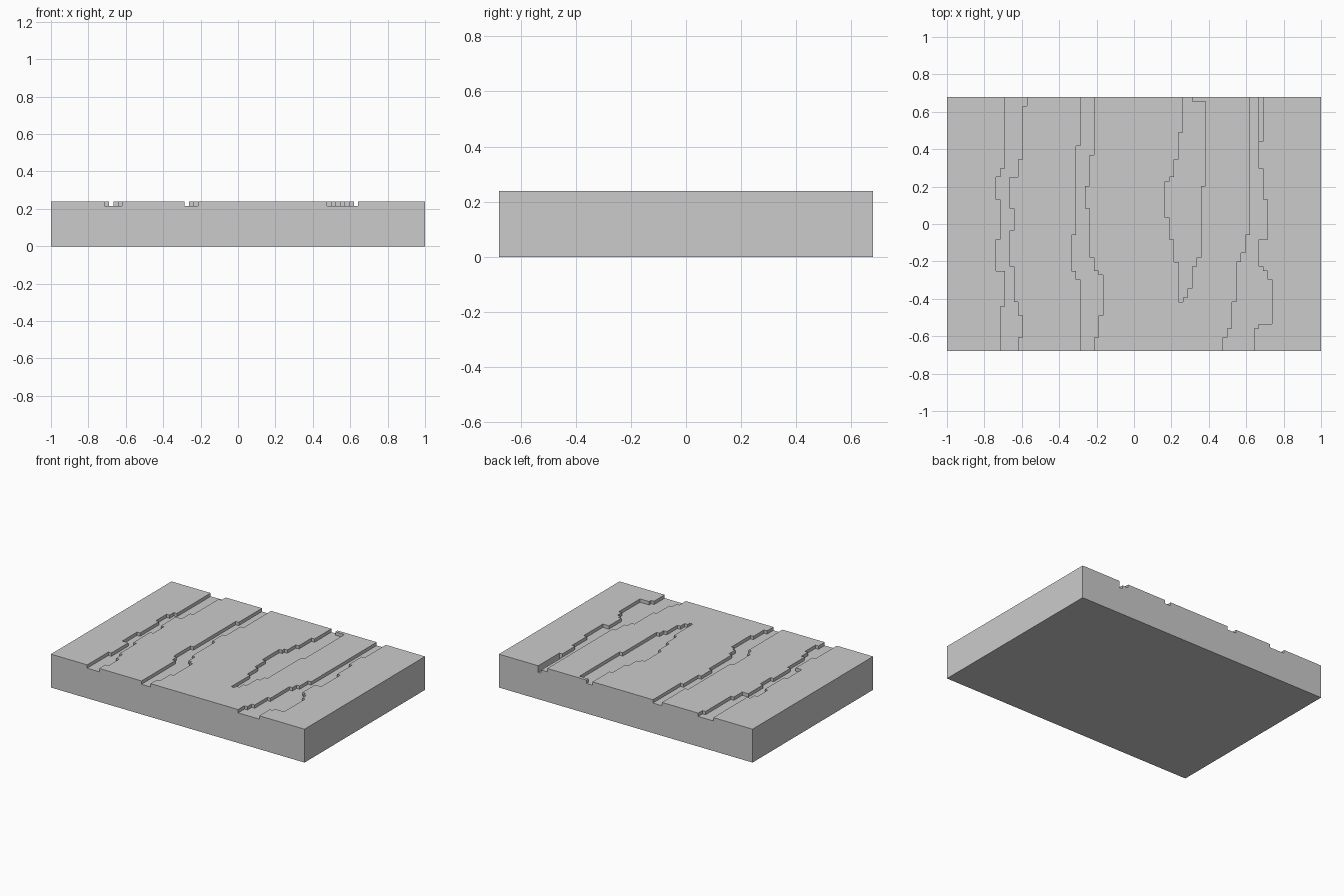
import bpy, bmesh, math

if "Cube" in bpy.data.objects:
    bpy.data.objects.remove(bpy.data.objects["Cube"])

NX, NY, NZ = 84, 57, 10          # slab size in square cells
S = 2 / NX                       # cell size

# Each groove: first row, left bank, right bank; banks are (column, up to row)
GROOVES = [
    (0, [(12, 10), (13, 18), (11, 25), (12, 34), (11, 39), (12, 41), (13, 57)],
        [(16, 3), (17, 8), (16, 11), (15, 19), (14, 27), (15, 32), (14, 39),
         (16, 43), (17, 55), (18, 57)]),
    (0, [(30, 16), (29, 18), (28, 26), (29, 46), (30, 57)],
        [(33, 3), (34, 8), (35, 17), (34, 18), (33, 21), (32, 32), (31, 37),
         (32, 44), (33, 57)]),
    (11, [(52, 20), (51, 25), (50, 30), (49, 38), (50, 39), (51, 43), (52, 49), (53, 57)],
         [(53, 12), (54, 14), (55, 19), (56, 21), (57, 37), (58, 56), (55, 57)]),
    (0, [(62, 3), (63, 5), (64, 11), (65, 20), (66, 22), (67, 26), (68, 57)],
        [(69, 5), (70, 6), (73, 16), (72, 18), (71, 19), (70, 25), (72, 34),
         (71, 41), (70, 57)]),
]


def bank(steps, row):
    return next(col for col, end in steps if row < end)


# Height of every cell
height = {(i, j): NZ for i in range(NX) for j in range(NY)}
for start, left, right in GROOVES:
    for j in range(start, NY):
        for i in range(bank(left, j), bank(right, j)):
            height[i, j] = NZ - 1
# Deeper slot beside the last groove at the back
for j in range(47, NY):
    height[70, j] = NZ - 2

bm = bmesh.new()
cache = {}


def vert(p):
    if p not in cache:
        x, y, z = p
        cache[p] = bm.verts.new(((x - NX / 2) * S, (y - NY / 2) * S, z * S))
    return cache[p]


def quad(*pts):
    bm.faces.new([vert(p) for p in pts])


# Tops, undersides and walls of the cells
for (i, j), h in height.items():
    corners = [(i, j), (i + 1, j), (i + 1, j + 1), (i, j + 1)]
    quad(*[(*c, h) for c in corners])
    quad(*[(*c, 0) for c in reversed(corners)])
    for k, (dx, dy) in enumerate([(0, -1), (1, 0), (0, 1), (-1, 0)]):
        a, b = corners[k], corners[(k + 1) % 4]
        for z in range(height.get((i + dx, j + dy), 0), h):
            quad((*a, z), (*b, z), (*b, z + 1), (*a, z + 1))

# Merge flat regions into clean faces
bmesh.ops.dissolve_limit(bm, angle_limit=math.radians(1),
                         verts=bm.verts[:], edges=bm.edges[:])
mesh = bpy.data.meshes.new("grooved_slab")
bm.to_mesh(mesh)
bm.free()
slab = bpy.data.objects.new("grooved_slab", mesh)
bpy.context.collection.objects.link(slab)
